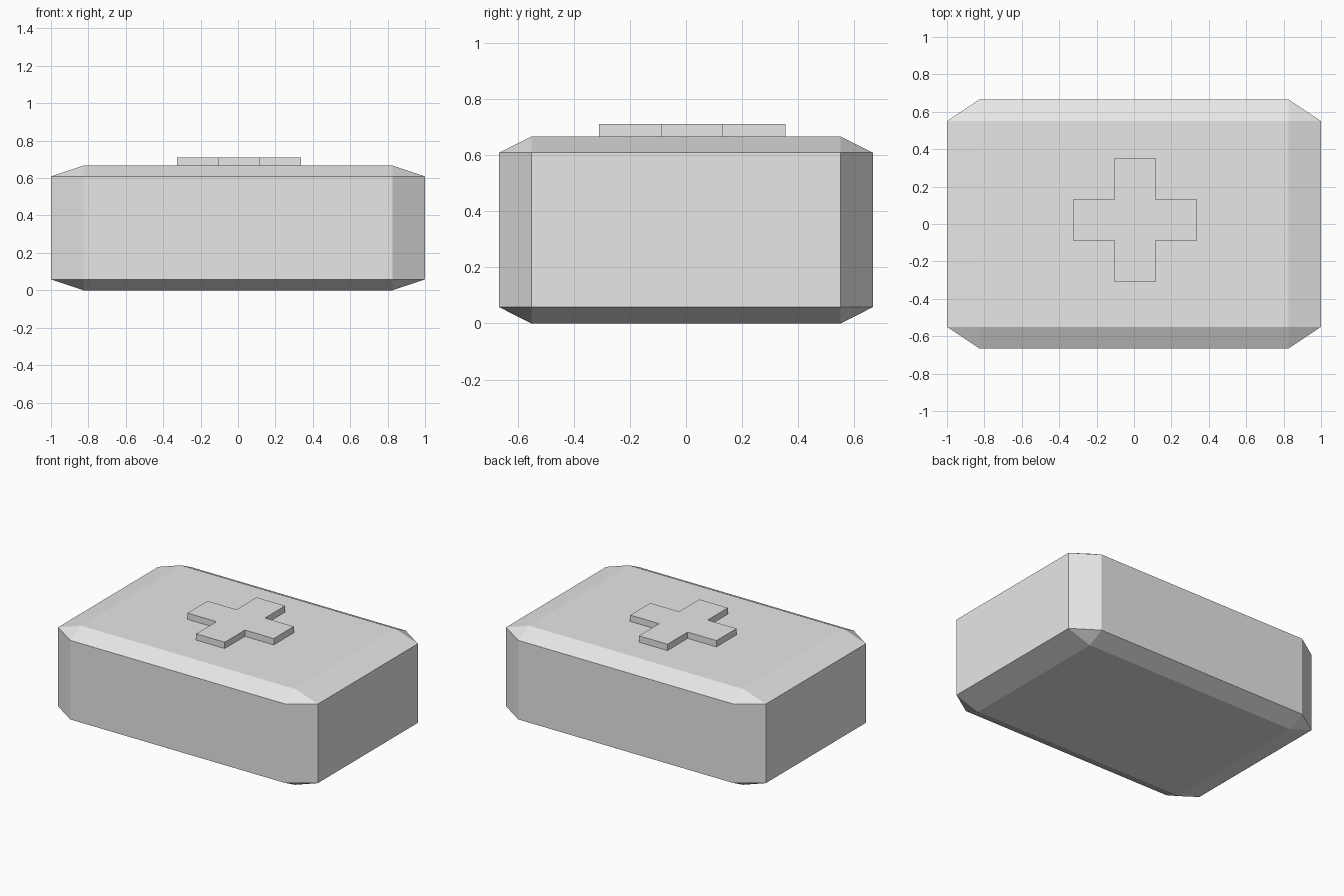
import bpy
import bmesh
from mathutils import Matrix

default_cube = bpy.data.objects.get("Cube")
if default_cube:
    bpy.data.objects.remove(default_cube, do_unlink=True)

# Single light grey material
grey = bpy.data.materials.new("light_grey")
grey.use_nodes = True
colour = (0.8, 0.8, 0.8, 1)
grey.diffuse_color = colour
grey.node_tree.nodes["Principled BSDF"].inputs["Base Color"].default_value = colour


def add_object(name, bm):
    bmesh.ops.recalc_face_normals(bm, faces=bm.faces)
    mesh = bpy.data.meshes.new(name)
    bm.to_mesh(mesh)
    bm.free()
    mesh.materials.append(grey)
    obj = bpy.data.objects.new(name, mesh)
    bpy.context.collection.objects.link(obj)
    return obj


# Case: a chamfered unit cube stretched to size, so the chamfers stretch too
size = (2, 1.333, 0.667)
bm = bmesh.new()
bmesh.ops.create_cube(bm, size=1)
bmesh.ops.bevel(bm, geom=bm.edges[:], offset=0.0875, segments=1,
                affect='EDGES', offset_type='OFFSET')
bmesh.ops.scale(bm, vec=size, verts=bm.verts)
bmesh.ops.translate(bm, vec=(0, 0, size[2] / 2), verts=bm.verts)
add_object("case", bm)

# Raised cross on the lid: one arm corner turned four times, then extruded
half, reach, thickness = 0.11, 0.332, 0.044
arm = [(reach, -half), (reach, half), (half, half)]
bm = bmesh.new()
outline = []
for quarter in range(4):
    turn = Matrix.Rotation(quarter * 1.5707963, 3, 'Z')
    outline += [bm.verts.new(turn @ Matrix.Identity(3) @ bm.verts.new((x, y, 0)).co)
                for x, y in arm]
for vert in [v for v in bm.verts if v not in outline]:
    bm.verts.remove(vert)
base = bm.faces.new(outline)
top = bmesh.ops.extrude_face_region(bm, geom=[base])["geom"]
bmesh.ops.translate(bm, vec=(0, 0, thickness),
                    verts=[v for v in top if isinstance(v, bmesh.types.BMVert)])
cross = add_object("raised_cross", bm)
cross.location = (0.005, 0.022, size[2])
